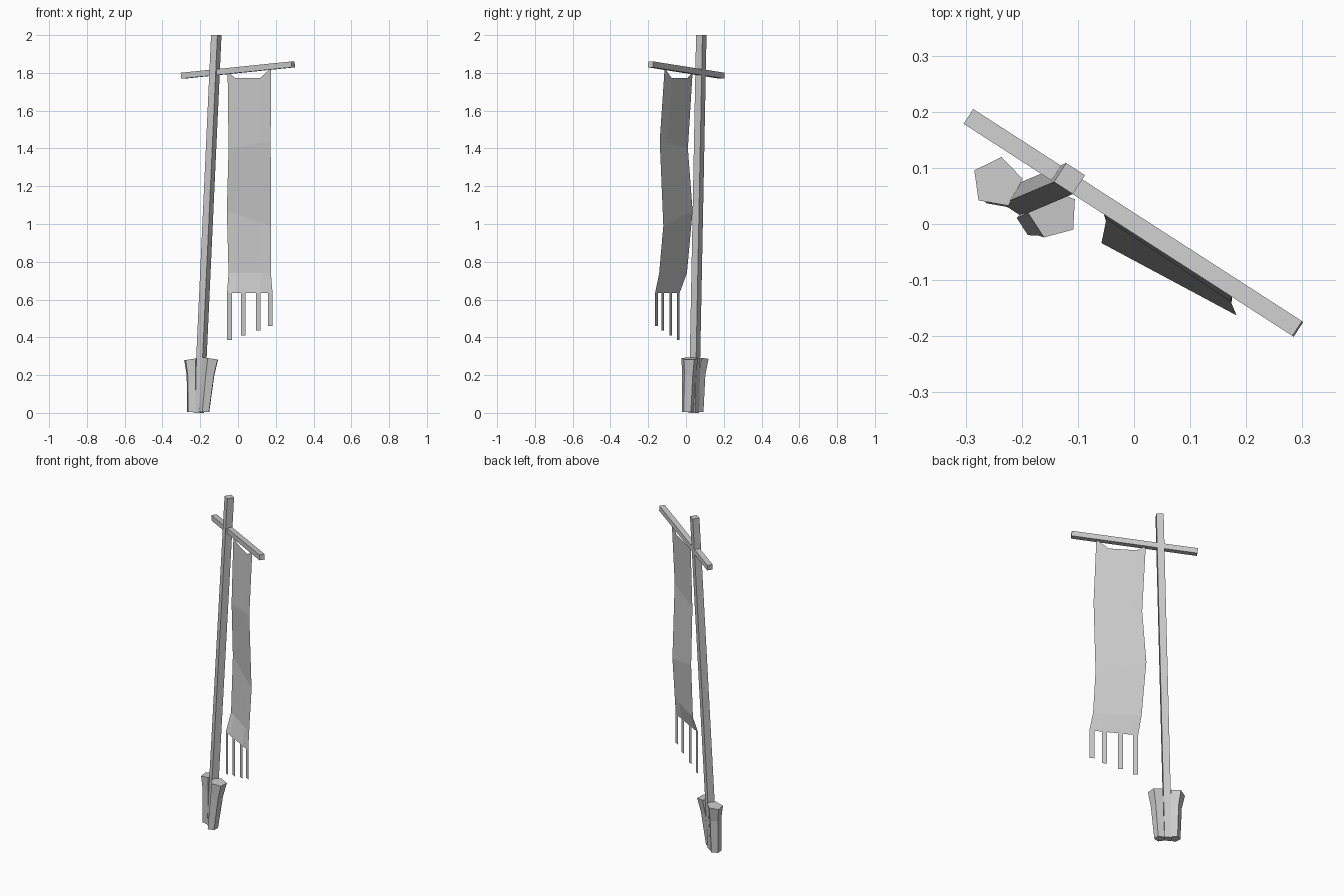
import bpy
import bmesh
from math import cos, sin, radians
from mathutils import Vector

cube = bpy.data.objects.get("Cube")
if cube:
    bpy.data.objects.remove(cube)

grey = bpy.data.materials.new("light grey")
grey.use_nodes = True
grey.diffuse_color = (0.6, 0.6, 0.6, 1)
grey.node_tree.nodes["Principled BSDF"].inputs["Base Color"].default_value = (0.6, 0.6, 0.6, 1)


def finish(name, bm):
    bmesh.ops.recalc_face_normals(bm, faces=bm.faces)
    mesh = bpy.data.meshes.new(name)
    bm.to_mesh(mesh)
    bm.free()
    mesh.materials.append(grey)
    obj = bpy.data.objects.new(name, mesh)
    bpy.context.collection.objects.link(obj)
    return obj


def loft(name, rings):
    """Closed solid through rings with equal point counts."""
    bm = bmesh.new()
    loops = [[bm.verts.new(p) for p in ring] for ring in rings]
    for low, high in zip(loops, loops[1:]):
        for i in range(len(low)):
            j = (i + 1) % len(low)
            bm.faces.new((low[i], low[j], high[j], high[i]))
    bm.faces.new(loops[0][::-1])
    bm.faces.new(loops[-1])
    return finish(name, bm)


def beam(name, start, end, side, up, half):
    """Square beam between two points, with its section along side and up."""
    corners = [side * a + up * b for a, b in ((-half, -half), (half, -half), (half, half), (-half, half))]
    return loft(name, [[p + c for c in corners] for p in (start, end)])


# Leaning pole, cut level at both ends
bar_a, bar_b = Vector((-0.294, 0.191, 1.785)), Vector((0.292, -0.187, 1.845))
along = (bar_b - bar_a).normalized()
flat = Vector((along.x, along.y, 0)).normalized()
across = Vector((-flat.y, flat.x, 0))
beam("pole", Vector((-0.207, 0.042, 0)), Vector((-0.115, 0.081, 2)), flat, across, 0.02)

# Tilted crossbar
beam("crossbar", bar_a, bar_b, across, along.cross(across), 0.0157)


# Five-sided base stones, flared and sloped at the top
def stone(name, levels, turn, slope):
    rings = []
    for n, (x, y, z, r) in enumerate(levels):
        tilt = slope if n == len(levels) - 1 else 0
        ring = []
        for k in range(5):
            a = radians(turn + 72 * k)
            ring.append((x + r * cos(a), y + r * sin(a), z + tilt * r * cos(a)))
        rings.append(ring)
    loft(name, rings)


stone("right_stone", [(-0.24, 0.06, 0.005, 0.033), (-0.24, 0.067, 0.2, 0.036),
                      (-0.244, 0.074, 0.285, 0.046)], 8, 0.15)
stone("left_stone", [(-0.178, 0.009, 0.005, 0.031), (-0.157, 0.015, 0.2, 0.038),
                     (-0.144, 0.019, 0.288, 0.046)], 33, -0.15)

# Hanging cloth: each row gives its two edge points
rows = [((-0.055, 0.035, 1.805), (0.175, -0.113, 1.825)),
        ((-0.05, 0.01, 1.40), (0.173, -0.139, 1.44)),
        ((-0.059, 0.035, 1.07), (0.175, -0.12, 0.99)),
        ((-0.05, 0.005, 0.74), (0.174, -0.142, 0.74)),
        ((-0.058, -0.034, 0.635), (0.183, -0.163, 0.635))]
rows = [(Vector(a), Vector(b)) for a, b in rows]
bm = bmesh.new()
grid = []
for n, (a, b) in enumerate(rows):
    line = []
    for u in (0, 0.18, 0.75, 1):
        p = a.lerp(b, u)
        if n == 0 and 0 < u < 1:
            p.z = 1.773
        line.append(bm.verts.new(p))
    grid.append(line)
for top, low in zip(grid, grid[1:]):
    for i in range(3):
        bm.faces.new((top[i], low[i], low[i + 1], top[i + 1]))
finish("banner_cloth", bm)

# Fringe strips along the lower hem
hem_a, hem_b = rows[-1]
for n, (u, bottom) in enumerate(((0, 0.385), (0.305, 0.41), (0.635, 0.435), (0.895, 0.46))):
    bm = bmesh.new()
    a, b = hem_a.lerp(hem_b, u), hem_a.lerp(hem_b, u + 0.105)
    bm.faces.new([bm.verts.new(p) for p in (a, (a.x, a.y, bottom), (b.x, b.y, bottom), b)])
    finish(f"fringe_strip_{n + 1}", bm)
